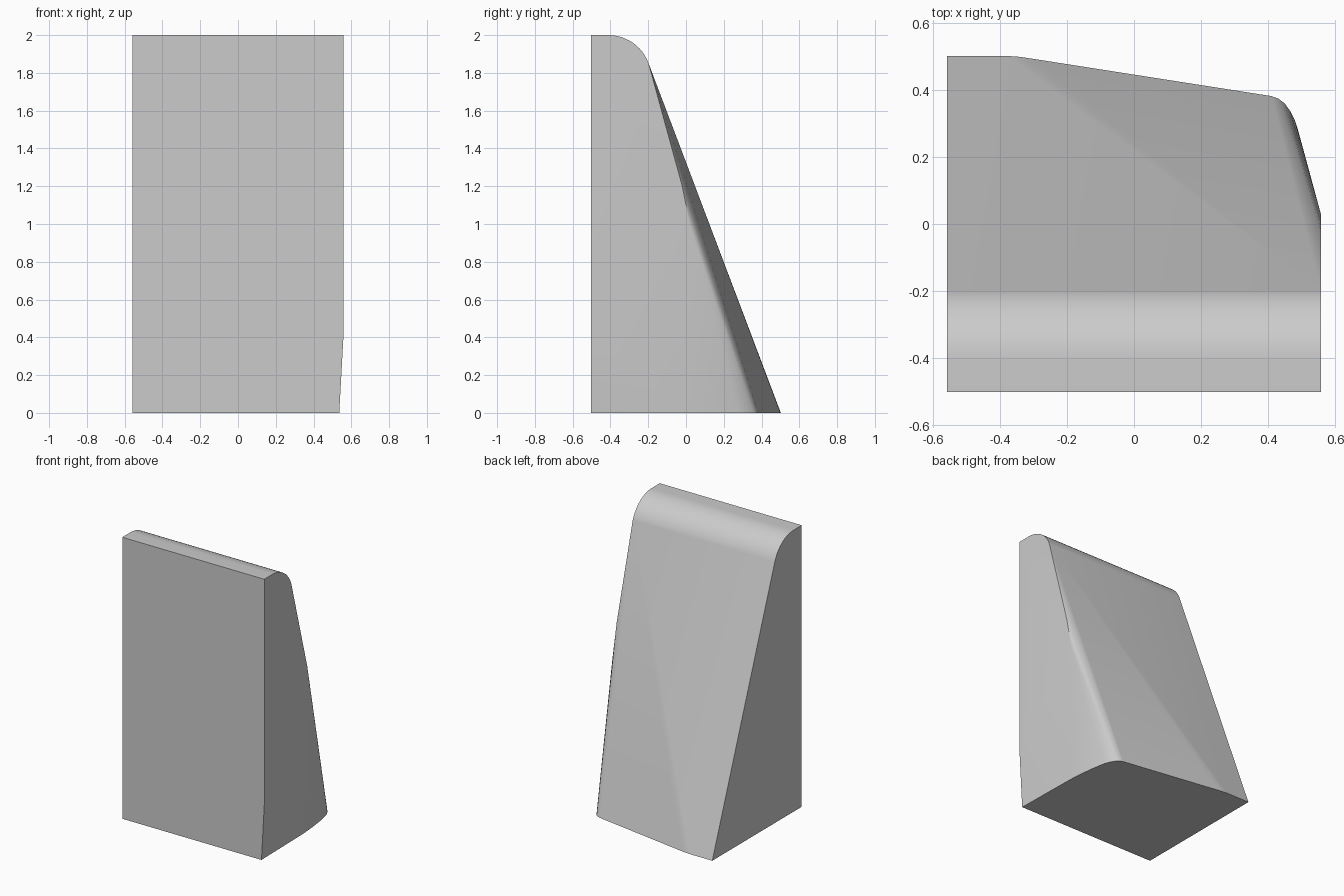
import bpy, bmesh, math

cube = bpy.data.objects.get("Cube")
if cube:
    bpy.data.objects.remove(cube, do_unlink=True)

LEFT, RIGHT, FRONT = -0.558, 0.558, -0.502

# One plain grey
grey = bpy.data.materials.new("light_grey")
grey.use_nodes = True
colour = (0.6, 0.6, 0.6, 1)
grey.diffuse_color = colour
grey.node_tree.nodes["Principled BSDF"].inputs["Base Color"].default_value = colour

# Rounded top ridge, the same profile at both ends
RADIUS, STEPS = 0.225, 12
profile = [(FRONT, 2.0)]
for i in range(STEPS + 1):
    a = math.radians(70 * i / STEPS)
    profile.append((-0.41 + RADIUS * math.sin(a), 2 - RADIUS + RADIUS * math.cos(a)))
points = [(x, y, z) for x in (LEFT, RIGHT) for y, z in profile]

# Base outline: skewed back edge, rounded back corner, bowed side
base = [(LEFT, FRONT), (LEFT, 0.502), (-0.38, 0.502), (-0.34, 0.499), (-0.30, 0.493),
        (0.41, 0.382), (0.43, 0.375), (0.45, 0.36), (0.466, 0.338), (0.48, 0.31),
        (0.49, 0.28), (0.505, 0.2), (0.518, 0.1), (0.527, -0.02), (0.536, FRONT)]
points += [(x, y, 0) for x, y in base]

# Lower limit of the flat side panel
points += [(RIGHT, FRONT, 0.4), (RIGHT, -0.02, 1.2), (RIGHT, 0.03, 0.95)]

# The solid wraps tightly around these sections
bm = bmesh.new()
for p in points:
    bm.verts.new(p)
hull = bmesh.ops.convex_hull(bm, input=bm.verts)
loose = {g for g in hull["geom_interior"] + hull["geom_unused"]
         if isinstance(g, bmesh.types.BMVert)}
bmesh.ops.delete(bm, geom=list(loose), context="VERTS")
bmesh.ops.dissolve_limit(bm, angle_limit=0.002, verts=bm.verts, edges=bm.edges)
bmesh.ops.recalc_face_normals(bm, faces=bm.faces)
mesh = bpy.data.meshes.new("wedge_block")
bm.to_mesh(mesh)
bm.free()
mesh.materials.append(grey)
wedge = bpy.data.objects.new("wedge_block", mesh)
bpy.context.collection.objects.link(wedge)

# Soft shading across the rounded surfaces, crisp outer edges
bpy.ops.object.select_all(action="DESELECT")
wedge.select_set(True)
bpy.context.view_layer.objects.active = wedge
bpy.ops.object.shade_smooth_by_angle(angle=math.radians(30))
weighted = wedge.modifiers.new("weighted_normals", "WEIGHTED_NORMAL")
weighted.keep_sharp = True
